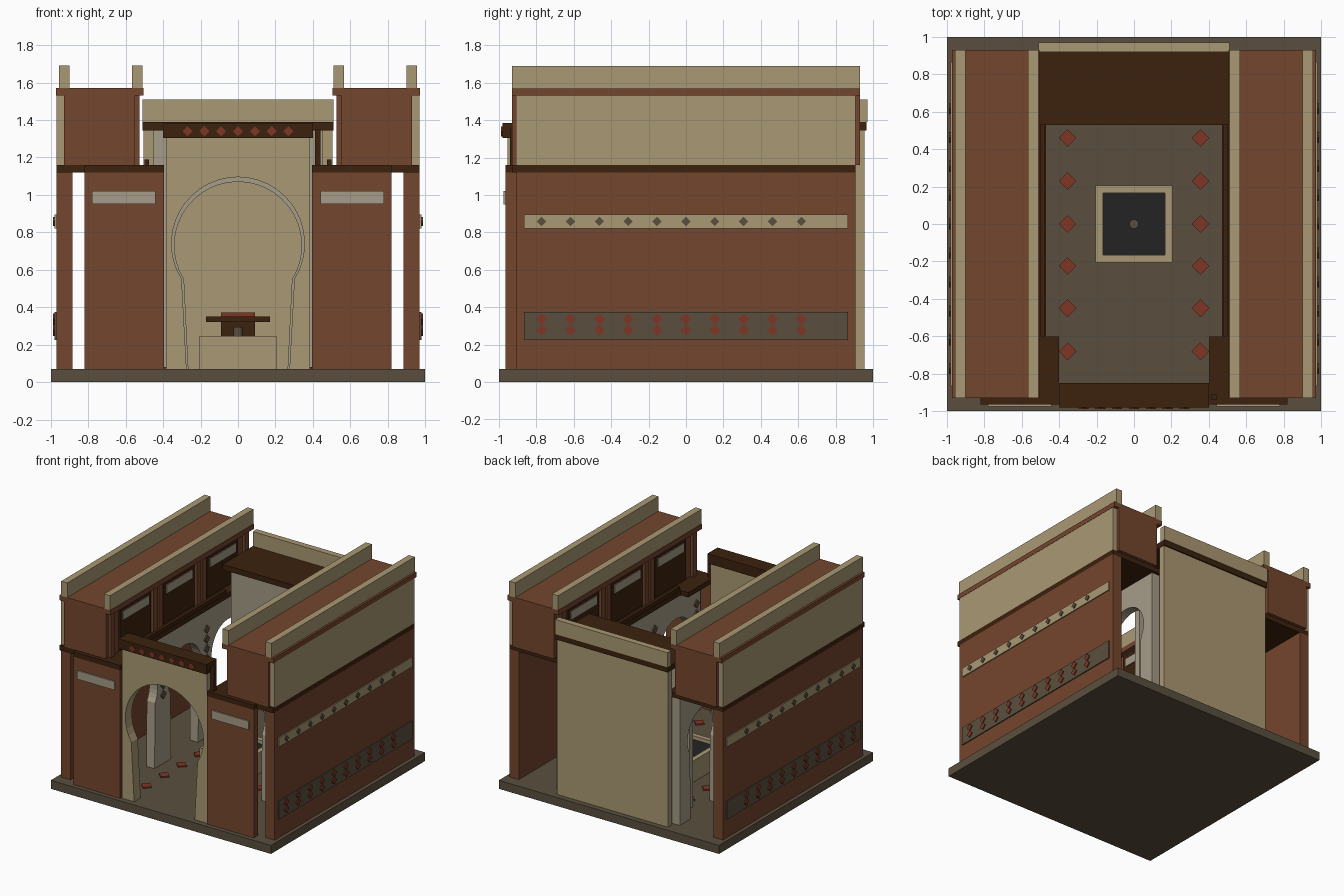
import bpy, bmesh, math

if "Cube" in bpy.data.objects:
    bpy.data.objects.remove(bpy.data.objects["Cube"])


def mat(name, rgb):
    m = bpy.data.materials.new(name)
    lin = [((c / 255 + 0.055) / 1.055) ** 2.4 for c in rgb]
    m.diffuse_color = (*lin, 1)
    m.use_nodes = True
    m.node_tree.nodes["Principled BSDF"].inputs["Base Color"].default_value = m.diffuse_color
    return m


TERRA = mat("terracotta", (116, 70, 46))
TAN = mat("sandstone", (170, 152, 115))
DARK = mat("dark_wood", (60, 34, 14))
STONE = mat("grey_brown_stone", (90, 79, 62))
PLASTER = mat("pale_plaster", (166, 156, 136))
RED = mat("red_tile", (126, 54, 36))
BLACK = mat("black_water", (36, 36, 36))


def finish(name, bm, m):
    bmesh.ops.recalc_face_normals(bm, faces=bm.faces)
    me = bpy.data.meshes.new(name)
    bm.to_mesh(me)
    bm.free()
    me.materials.append(m)
    ob = bpy.data.objects.new(name, me)
    bpy.context.collection.objects.link(ob)
    return ob


def box(name, m, x0, x1, y0, y1, z0, z1):
    bm = bmesh.new()
    bmesh.ops.create_cube(bm, size=1)
    for v in bm.verts:
        v.co = ((x0, x1)[v.co.x > 0], (y0, y1)[v.co.y > 0], (z0, z1)[v.co.z > 0])
    return finish(name, bm, m)


def pair(name, m, x0, x1, *rest):
    # same box on the left and right sides
    box(name + "_right", m, x0, x1, *rest)
    box(name + "_left", m, -x1, -x0, *rest)


def prism(name, m, pts, axis, a, b):
    # extrude a 2D outline along an axis from a to b
    def place(u, v, w):
        return {"x": (w, u, v), "y": (u, w, v), "z": (u, v, w)}[axis]
    bm = bmesh.new()
    f = bm.faces.new([bm.verts.new(place(u, v, a)) for u, v in pts])
    ext = bmesh.ops.extrude_face_region(bm, geom=[f])["geom"]
    d = place(0, 0, b - a)
    bmesh.ops.translate(bm, vec=d, verts=[g for g in ext if isinstance(g, bmesh.types.BMVert)])
    return finish(name, bm, m)


def diamond(name, m, u, v, r, axis, a, b):
    prism(name, m, [(u - r, v), (u, v - r), (u + r, v), (u, v + r)], axis, a, b)


def arch(c, foot, cz, r, n=28):
    # horseshoe opening, left foot to right foot
    pts = [(c - foot, 0.07)]
    for i in range(n + 1):
        t = math.radians(212 - 244 * i / n)
        pts.append((c + r * math.cos(t), cz + r * math.sin(t)))
    return pts + [(c + foot, 0.07)]


# base and outer walls
box("base", STONE, -1, 1, -1, 1, 0, 0.07)
pair("side_wall", TERRA, 0.885, 0.97, -0.91, 0.905, 0.07, 1.12)
pair("front_panel", TERRA, 0.395, 0.82, -0.965, -0.91, 0.07, 1.12)
pair("front_panel_cap", DARK, 0.395, 0.82, -0.965, -0.91, 1.12, 1.16)
pair("front_plaque", PLASTER, 0.44, 0.78, -0.975, -0.965, 0.95, 1.02)

# gallery floors, upper rooms and roofs
pair("gallery_floor", DARK, 0.47, 0.97, -0.93, 0.905, 1.12, 1.16)
pair("gallery_front_floor", DARK, 0.40, 0.47, -0.93, -0.60, 1.12, 1.16)
pair("gallery_rail", DARK, 0.475, 0.50, -0.60, 0.53, 1.16, 1.19)
pair("upper_room", TERRA, 0.55, 0.93, -0.93, 0.93, 1.16, 1.53)
pair("upper_cladding", TAN, 0.93, 0.97, -0.91, 0.905, 1.16, 1.53)
pair("roof", TERRA, 0.505, 0.972, -0.93, 0.93, 1.53, 1.57)
pair("outer_parapet", TAN, 0.90, 0.955, -0.93, 0.93, 1.57, 1.69)
pair("inner_parapet", TAN, 0.51, 0.565, -0.93, 0.93, 1.57, 1.69)
for y in (-0.565, 0, 0.565):
    pair("upper_door", DARK, 0.535, 0.55, y - 0.2, y + 0.2, 1.17, 1.51)
    pair("upper_plaque", PLASTER, 0.528, 0.535, y - 0.17, y + 0.17, 1.41, 1.48)
for y in (-0.87, -0.3175, -0.2475, 0.2475, 0.3175, 0.87):
    pair("upper_pillar", TERRA, 0.527, 0.55, y - 0.025, y + 0.025, 1.16, 1.53)

# arcades beside the courtyard, with strings of stone diamonds on the piers
outline = [(-0.88, 0.07)]
for y in (-0.565, 0, 0.565):
    outline += arch(y, 0.175, 0.72, 0.215)
outline += [(0.88, 0.07), (0.88, 1.12), (-0.88, 1.12)]
for s, side in ((1, "right"), (-1, "left")):
    prism("arcade_" + side, PLASTER, outline, "x", s * 0.485, s * 0.56)
    for y in (-0.825, -0.2825, 0.2825, 0.825):
        for i in range(5):
            diamond("pier_diamond", STONE, y, 0.64 + 0.08 * i, 0.035, "x", s * 0.475, s * 0.485)

# entrance gate and lintel
gate = [(-0.385, 0.07)] + arch(0, 0.275, 0.74, 0.355) + [(0.385, 0.07), (0.385, 1.305), (-0.385, 1.305)]
prism("entrance_gate", TAN, gate, "y", -0.955, -0.87)
box("entrance_lintel", DARK, -0.4, 0.4, -0.98, -0.85, 1.305, 1.385)
box("corner_post", DARK, 0.41, 0.44, -0.94, -0.91, 1.16, 1.35)
for i in range(7):
    diamond("lintel_diamond", RED, -0.27 + 0.09 * i, 1.34, 0.027, "y", -0.988, -0.98)

# rear hall: back wall, roof and arched screen
box("back_wall", TAN, -0.505, 0.505, 0.905, 0.955, 0.07, 1.345)
box("rear_roof", DARK, -0.51, 0.51, 0.53, 0.965, 1.345, 1.39)
box("rear_parapet", TAN, -0.51, 0.51, 0.92, 0.97, 1.39, 1.51)
screen = [(-0.45, 0.07)] + arch(0, 0.265, 0.73, 0.34) + [(0.45, 0.07), (0.45, 1.345), (-0.45, 1.345)]
prism("rear_screen", PLASTER, screen, "y", 0.55, 0.60)

# table in the rear hall
box("table_base", DARK, -0.09, 0.09, 0.68, 0.84, 0.07, 0.32)
box("table_top", DARK, -0.17, 0.17, 0.64, 0.88, 0.32, 0.35)
box("table_tray", RED, -0.09, 0.09, 0.68, 0.84, 0.35, 0.372)

# pool with fountain
pair("pool_side", TAN, 0.165, 0.205, -0.205, 0.205, 0.07, 0.245)
box("pool_front", TAN, -0.165, 0.165, -0.205, -0.165, 0.07, 0.245)
box("pool_back", TAN, -0.165, 0.165, 0.165, 0.205, 0.07, 0.245)
box("water", BLACK, -0.165, 0.165, -0.165, 0.165, 0.07, 0.215)
spout = [(0.025 * math.cos(math.tau * i / 16), 0.025 * math.sin(math.tau * i / 16)) for i in range(16)]
prism("fountain_spout", STONE, spout, "z", 0.215, 0.295)

# courtyard floor diamonds
for y in (-0.68, -0.45, -0.225, 0, 0.23, 0.46):
    for x in (-0.355, 0.355):
        diamond("floor_diamond", RED, x, y, 0.047, "z", 0.07, 0.08)

# tile bands on the outer side walls
pair("upper_band", TAN, 0.97, 0.979, -0.865, 0.865, 0.82, 0.895)
pair("lower_band", STONE, 0.97, 0.979, -0.865, 0.865, 0.225, 0.375)
for s in (1, -1):
    for i in range(10):
        y = -0.772 + 0.1543 * i
        diamond("upper_band_diamond", STONE, y, 0.858, 0.025, "x", s * 0.979, s * 0.987)
        for z in (0.277, 0.336):
            diamond("lower_band_diamond", RED, y, z, 0.03, "x", s * 0.979, s * 0.987)
